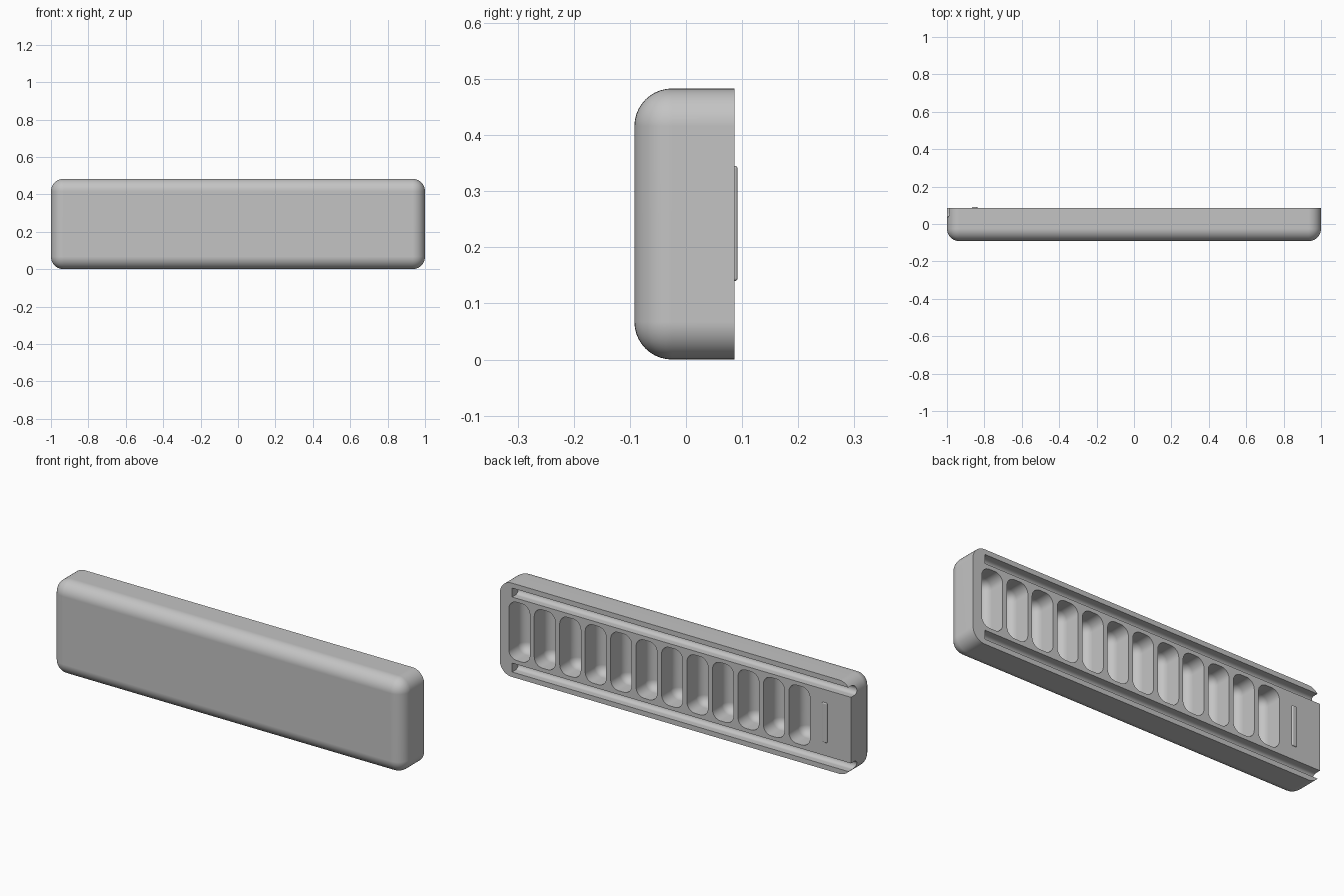
import bpy
import bmesh
from math import radians
from mathutils import Vector

cube = bpy.data.objects.get("Cube")
if cube:
    bpy.data.objects.remove(cube, do_unlink=True)

LENGTH, HEIGHT = 2.0, 0.483
FRONT, BACK = -0.092, 0.086
MID_Z = HEIGHT / 2

grey = bpy.data.materials.new("plain_grey")
grey.use_nodes = True
grey.diffuse_color = (0.55, 0.55, 0.55, 1)
grey.node_tree.nodes["Principled BSDF"].inputs["Base Color"].default_value = (0.55, 0.55, 0.55, 1)


def add_box(bm, lo, hi, radius, segments, rounded):
    """Box between two corners, rounding the edges picked by the rule."""
    lo, hi = Vector(lo), Vector(hi)
    part = bmesh.new()
    bmesh.ops.create_cube(part, size=1)
    for v in part.verts:
        v.co = (lo + hi) / 2 + Vector(c * s for c, s in zip(v.co, hi - lo))
    edges = [e for e in part.edges if rounded(*(v.co for v in e.verts), lo, hi)]
    bmesh.ops.bevel(part, geom=edges, offset=radius, segments=segments,
                    profile=0.5, affect='EDGES', clamp_overlap=True)
    mesh = bpy.data.meshes.new("piece")
    part.to_mesh(mesh)
    part.free()
    bm.from_mesh(mesh)
    bpy.data.meshes.remove(mesh)


def all_but_back(a, b, lo, hi):
    return min(a.y, b.y) < hi.y - 1e-4


def all_but_base(a, b, lo, hi):
    return max(a.y, b.y) > lo.y + 1e-4


def floor_lengthwise(a, b, lo, hi):
    return max(a.y, b.y) < lo.y + 1e-4 and abs(a.x - b.x) > 1e-4


def make_object(name, bm):
    mesh = bpy.data.meshes.new(name)
    bm.to_mesh(mesh)
    bm.free()
    mesh.materials.append(grey)
    obj = bpy.data.objects.new(name, mesh)
    bpy.context.collection.objects.link(obj)
    return obj


def activate(obj):
    bpy.ops.object.select_all(action='DESELECT')
    obj.select_set(True)
    bpy.context.view_layer.objects.active = obj


def finish(obj):
    activate(obj)
    bpy.ops.object.shade_smooth_by_angle(angle=radians(35))
    obj.modifiers.new("even_shading", 'WEIGHTED_NORMAL').keep_sharp = True


# Case body with rounded front and corners
bm = bmesh.new()
add_box(bm, (-LENGTH / 2, FRONT, 0), (LENGTH / 2, BACK, HEIGHT), 0.067, 10, all_but_back)
body = make_object("case_body", bm)

# Row of twelve pockets in the back
cut = bmesh.new()
for i in range(12):
    x = 0.889 - 0.145 * i
    add_box(cut, (x - 0.06, -0.035, MID_Z - 0.15), (x + 0.06, 0.2, MID_Z + 0.15),
            0.045, 8, all_but_back)

# Two round-bottomed slide grooves, open at the right end
for side in (-1, 1):
    z = MID_Z + side * 0.193
    add_box(cut, (-1.1, 0.036, z - 0.023), (0.93, 0.2, z + 0.023),
            0.0225, 8, floor_lengthwise)
cutter = make_object("back_cutter", cut)
cutter.hide_render = True

# Cut the back, then drop the cutter
boolean = body.modifiers.new("back_cut", 'BOOLEAN')
boolean.operation = 'DIFFERENCE'
boolean.solver = 'EXACT'
boolean.object = cutter
activate(body)
bpy.ops.object.modifier_apply(modifier=boolean.name)
bpy.data.objects.remove(cutter, do_unlink=True)
finish(body)

# Small catch ridge near the open end
bm = bmesh.new()
add_box(bm, (-0.865, BACK - 0.006, 0.14), (-0.837, 0.092, 0.345), 0.005, 4, all_but_base)
finish(make_object("catch_ridge", bm))
